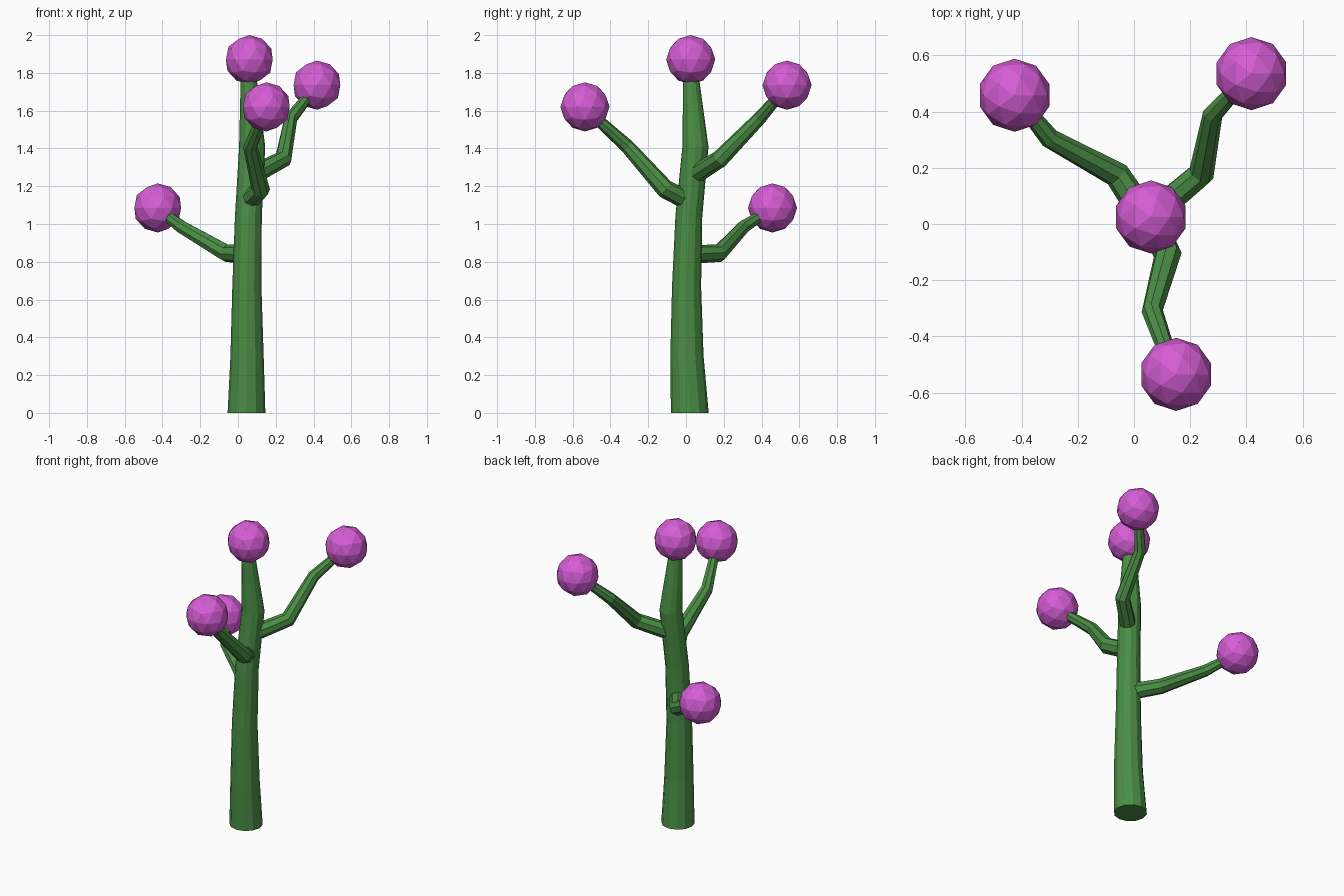
import bpy, bmesh, math
from mathutils import Vector

if "Cube" in bpy.data.objects:
    bpy.data.objects.remove(bpy.data.objects["Cube"])


def material(name, color):
    m = bpy.data.materials.new(name)
    m.diffuse_color = (*color, 1)
    m.use_nodes = True
    m.node_tree.nodes["Principled BSDF"].inputs["Base Color"].default_value = m.diffuse_color
    return m


green = material("stem_green", (0.07, 0.27, 0.06))
pink = material("blossom_pink", (0.67, 0.11, 0.67))


def add_object(name, bm, mat):
    bmesh.ops.recalc_face_normals(bm, faces=bm.faces)
    me = bpy.data.meshes.new(name)
    bm.to_mesh(me)
    bm.free()
    me.materials.append(mat)
    ob = bpy.data.objects.new(name, me)
    bpy.context.collection.objects.link(ob)
    return ob


def tube(name, path, sides, flat_base=False):
    """Tapered faceted tube through (x, y, z, radius) points."""
    pts = [Vector(p[:3]) for p in path]
    bm = bmesh.new()
    rings = []
    side = Vector((1, 0, 0))
    for i, p in enumerate(pts):
        a = (p - pts[i - 1]).normalized() if i else Vector()
        b = (pts[i + 1] - p).normalized() if i < len(pts) - 1 else Vector()
        t = (a + b).normalized()
        if flat_base and i == 0:
            t = Vector((0, 0, 1))
        side = (side - t * side.dot(t)).normalized()
        up = t.cross(side)
        r = path[i][3]
        rings.append([bm.verts.new(p + r * (side * math.cos(k * math.tau / sides)
                                            + up * math.sin(k * math.tau / sides)))
                      for k in range(sides)])
    for lo, hi in zip(rings, rings[1:]):
        for k in range(sides):
            n = (k + 1) % sides
            bm.faces.new((lo[k], lo[n], hi[n], hi[k]))
    bm.faces.new(rings[0][::-1])
    bm.faces.new(rings[-1])
    return add_object(name, bm, green)


def blossom(name, center):
    bm = bmesh.new()
    bmesh.ops.create_icosphere(bm, subdivisions=2, radius=0.13)
    add_object(name, bm, pink).location = center


# Main stem
tube("trunk", [(0.045, 0.02, 0, 0.10), (0.048, 0.005, 0.3, 0.088),
               (0.047, 0.003, 0.67, 0.077), (0.055, 0.015, 1.04, 0.071),
               (0.075, 0.05, 1.41, 0.069), (0.055, 0.025, 1.80, 0.04)], 12, True)

# Side branches, each bending upward to a blossom
tube("low_branch", [(0.03, 0.04, 0.84, 0.05), (-0.06, 0.175, 0.845, 0.047),
                    (-0.30, 0.305, 0.985, 0.036), (-0.41, 0.44, 1.07, 0.026)], 8)
tube("front_branch", [(0.065, 0.0, 1.13, 0.052), (0.12, -0.11, 1.185, 0.05),
                      (0.065, -0.31, 1.41, 0.038), (0.14, -0.52, 1.60, 0.028)], 8)
tube("back_branch", [(0.08, 0.045, 1.26, 0.05), (0.24, 0.18, 1.345, 0.047),
                     (0.28, 0.39, 1.56, 0.036), (0.40, 0.52, 1.71, 0.026)], 8)

# Blossoms
blossom("top_blossom", (0.06, 0.025, 1.87))
blossom("low_blossom", (-0.425, 0.458, 1.085))
blossom("front_blossom", (0.15, -0.535, 1.62))
blossom("back_blossom", (0.418, 0.535, 1.735))
